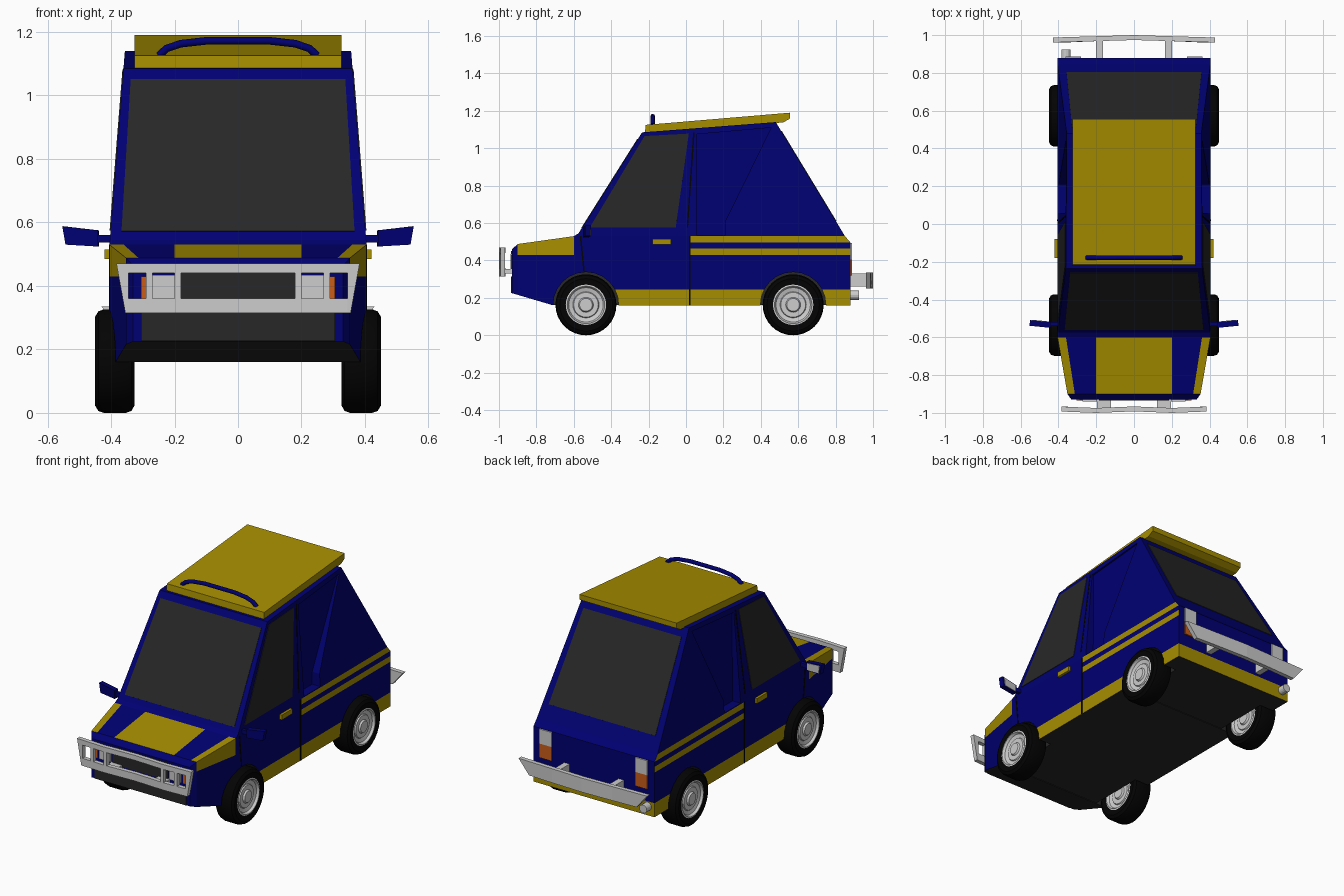
import bpy, bmesh, math
from mathutils import Vector, Matrix

if "Cube" in bpy.data.objects:
    bpy.data.objects.remove(bpy.data.objects["Cube"], do_unlink=True)


def material(name, r, g, b):
    m = bpy.data.materials.new(name)
    m.use_nodes = True
    m.diffuse_color = (r, g, b, 1)
    m.node_tree.nodes["Principled BSDF"].inputs["Base Color"].default_value = (r, g, b, 1)
    return m


BLUE = material("navy paint", 0, 0, 0.17)
YELLOW = material("mustard paint", 0.38, 0.27, 0)
DARK = material("dark glass", 0.02, 0.02, 0.02)
BLACK = material("tyre black", 0.001, 0.001, 0.001)
GREY = material("light metal", 0.61, 0.61, 0.61)
ORANGE = material("orange lens", 0.6, 0.11, 0.01)


def finish(name, bm, *mats):
    bmesh.ops.recalc_face_normals(bm, faces=bm.faces)
    me = bpy.data.meshes.new(name)
    bm.to_mesh(me)
    bm.free()
    for m in mats:
        me.materials.append(m)
    ob = bpy.data.objects.new(name, me)
    bpy.context.collection.objects.link(ob)
    return ob


def select(ob):
    bpy.ops.object.select_all(action='DESELECT')
    ob.select_set(True)
    bpy.context.view_layer.objects.active = ob


def bridge(bm, a, b):
    """Closed solid between two matching loops of points."""
    va, vb = [[bm.verts.new(p) for p in loop] for loop in (a, b)]
    bm.faces.new(va)
    bm.faces.new(vb[::-1])
    for i in range(len(va)):
        j = (i + 1) % len(va)
        bm.faces.new((va[i], vb[i], vb[j], va[j]))


def prism(profile, x0, x1):
    bm = bmesh.new()
    bridge(bm, [(x0, y, z) for y, z in profile], [(x1, y, z) for y, z in profile])
    return bm


def plate(name, corners, out, mat, lo=-0.004, hi=0.005):
    """Thin slab lying on a plane; lo and hi are offsets along its outward normal."""
    c = [Vector(p) for p in corners]
    n = (c[1] - c[0]).cross(c[2] - c[0]).normalized()
    if n.dot(Vector(out)) < 0:
        n = -n
    bm = bmesh.new()
    bridge(bm, [p + n * lo for p in c], [p + n * hi for p in c])
    return finish(name, bm, mat)


def box(name, lo, hi, mat):
    rect = [(lo[1], lo[2]), (hi[1], lo[2]), (hi[1], hi[2]), (lo[1], hi[2])]
    return finish(name, prism(rect, lo[0], hi[0]), mat)


def cut(bm, axis, *places):
    for p in places:
        bmesh.ops.bisect_plane(bm, geom=bm.verts[:] + bm.edges[:] + bm.faces[:], dist=1e-5,
                               plane_co=Vector(axis) * p, plane_no=axis)


HALF = 0.405
FRONT_AXLE, REAR_AXLE, HUB = -0.535, 0.573, 0.163
SIDES = (("left", 1), ("right", -1))
X, Y, Z = (1, 0, 0), (0, 1, 0), (0, 0, 1)


def taper(z):
    return 1 - 0.12 * max(0, z - 0.53) / 0.61


def on_side(points, s):
    return [(s * HALF * taper(z), y, z) for y, z in points]


def arch(cy, r=0.175, n=12):
    a0 = math.asin((0.16 - HUB) / r)
    return [(cy + r * math.cos(a0 + (math.pi - 2 * a0) * i / n),
             HUB + r * math.sin(a0 + (math.pi - 2 * a0) * i / n)) for i in range(n + 1)]


# Body shell: side profile, cut along colour lines and tapered
profile = [(-0.93, 0.225), (-0.93, 0.46), (-0.9, 0.488), (-0.6, 0.53), (-0.575, 0.545),
           (-0.235, 1.085), (0.48, 1.14), (0.85, 0.53), (0.88, 0.495), (0.88, 0.16)]
bm = prism(profile + arch(REAR_AXLE) + arch(FRONT_AXLE), -HALF, HALF)
cut(bm, Y, -0.9, -0.6, FRONT_AXLE, 0.02, REAR_AXLE)
cut(bm, Z, 0.245, 0.43, 0.465, 0.495, 0.53)
cut(bm, X, -0.36, 0.36)
for v in bm.verts:
    v.co.x *= taper(v.co.z)
    if v.co.y < -0.6:
        v.co.x *= 1 - 0.13 * min(1, (-0.6 - v.co.y) / 0.3)
    if v.co.y < -0.91:
        v.co.x *= 0.94
cut(bm, X, -0.2, 0.2)
bmesh.ops.recalc_face_normals(bm, faces=bm.faces)
for f in bm.faces:
    c, n = f.calc_center_median(), f.normal
    side, back = abs(n.x) > 0.9, n.y > 0.9 and c.y > 0.87
    nose = -0.9 < c.y < -0.6
    sill = c.z < 0.245 and c.y > -0.6 and (side or back)
    stripe = side and c.y > 0.02 and (0.43 < c.z < 0.465 or 0.495 < c.z < 0.53)
    fender = nose and side and c.z > 0.43
    hood = nose and n.z > 0.9 and (abs(c.x) < 0.2 or abs(c.x) > 0.31)
    if sill or stripe or fender or hood:
        f.material_index = 1
    elif c.z < 0.36 and not side and not back and n.z < -0.02:
        f.material_index = 2
body = finish("body_shell", bm, BLUE, YELLOW, DARK)

# Rear quarter recesses with an upright inner wall, deeper toward the bottom
quarter = [(0.055, 0.535), (0.06, 1.075), (0.455, 1.11), (0.21, 0.61), (0.21, 0.535)]
for label, s in SIDES:
    cutter = finish("quarter_cutter", prism(quarter, s * 0.35, s * 0.5), BLUE)
    cutter.hide_render = True
    mod = body.modifiers.new("recess", 'BOOLEAN')
    mod.operation, mod.solver, mod.object = 'DIFFERENCE', 'EXACT', cutter
    select(body)
    bpy.ops.object.modifier_apply(modifier=mod.name)
    bpy.data.objects.remove(cutter, do_unlink=True)

# Windscreen and rear window
for name, bottom, top, foot, head, z0, z1, out in (
        ("windscreen", (-0.575, 0.545), (-0.235, 1.085), 0.367, 0.338, 0.572, 1.05, -1),
        ("rear_window", (0.85, 0.53), (0.48, 1.14), 0.357, 0.328, 0.61, 1.09, 1)):
    def slope(z):
        return bottom[0] + (top[0] - bottom[0]) * (z - bottom[1]) / (top[1] - bottom[1])
    plate(name, [(-foot, slope(z0), z0), (foot, slope(z0), z0),
                 (head, slope(z1), z1), (-head, slope(z1), z1)], (0, out, 0.3), DARK, hi=0.003)

# Side windows, panel gaps, handles, mirrors
window = [(-0.515, 0.575), (-0.222, 1.065), (0.015, 1.078), (-0.055, 0.575)]
gaps = {"door_gap_low": [(0.016, 0.16), (0.024, 0.16), (0.024, 0.53), (0.016, 0.53)],
        "door_gap_high": [(0.004, 0.575), (0.011, 0.575), (0.046, 1.085), (0.038, 1.085)],
        "fender_gap": [(-0.568, 0.53), (-0.56, 0.53), (-0.541, 0.34), (-0.549, 0.34)]}
for label, s in SIDES:
    out = (s, 0, 0)
    plate(label + "_door_window", on_side(window, s), out, DARK, hi=0.003)
    for name, pts in gaps.items():
        plate(label + "_" + name, on_side(pts, s), out, BLACK, hi=0.002)
    box(label + "_door_handle", (s * 0.41 - 0.01, -0.18, 0.485),
        (s * 0.41 + 0.01, -0.08, 0.515), YELLOW)
    box(label + "_mirror_arm", (s * 0.42 - 0.03, -0.54, 0.537),
        (s * 0.42 + 0.03, -0.52, 0.56), BLUE)
    head = [(s * x, -0.535 + (x - 0.44) * 0.1, z) for x, z in
            ((0.44, 0.575), (0.552, 0.588), (0.542, 0.53), (0.44, 0.524))]
    plate(label + "_mirror", head, (0, -1, 0), BLUE, -0.015, 0.015)
    mid = sum((Vector(p) for p in head), Vector()) / 4
    glass = [mid + (Vector(p) - mid) * 0.8 for p in head]
    plate(label + "_mirror_glass", glass, (0, 1, 0), GREY, 0.012, 0.018)


# Nose and tail fittings
def upright(name, x0, x1, z0, z1, y, mat, out, hi=0.005):
    plate(name, [(x0, y, z0), (x1, y, z0), (x1, y, z1), (x0, y, z1)], (0, out, 0), mat, hi=hi)


upright("grille", -0.185, 0.185, 0.345, 0.45, -0.93, DARK, -1)
upright("lower_intake", -0.305, 0.305, 0.226, 0.315, -0.93, DARK, -1)
for label, s in SIDES:
    upright(label + "_headlight", s * 0.195, s * 0.272, 0.355, 0.435, -0.93, GREY, -1, 0.009)
    upright(label + "_indicator", s * 0.285, s * 0.305, 0.355, 0.43, -0.93, ORANGE, -1)
    upright(label + "_reverse_lens", s * 0.28, s * 0.362, 0.405, 0.493, 0.88, GREY, 1, 0.008)
    upright(label + "_tail_lens", s * 0.28, s * 0.362, 0.32, 0.405, 0.88, ORANGE, 1, 0.008)
    box(label + "_front_bracket", (s * 0.16 - 0.037, -0.98, 0.33), (s * 0.16 + 0.037, -0.92, 0.355), GREY)
    box(label + "_rear_bracket", (s * 0.182 - 0.018, 0.87, 0.26), (s * 0.182 + 0.018, 0.98, 0.33), GREY)


# Bumpers: plates on a grid, with open cells, bent in plan
def bumper(name, xs, zs, foot, holes, y_at, depth):
    xs = [-x for x in xs[:0:-1]] + xs
    bm = bmesh.new()
    grid = []
    for z in zs:
        t = (z - zs[0]) / (zs[-1] - zs[0])
        edge = foot + (xs[-1] - foot) * t
        grid.append([bm.verts.new((max(-edge, min(edge, x)), y_at(abs(x)), z)) for x in xs])
    for r in range(len(zs) - 1):
        for c in range(len(xs) - 1):
            mid = abs(xs[c] + xs[c + 1]) / 2
            if r == 1 and any(a < mid < b for a, b in holes):
                continue
            bm.faces.new((grid[r][c], grid[r][c + 1], grid[r + 1][c + 1], grid[r + 1][c]))
    ext = bmesh.ops.extrude_face_region(bm, geom=bm.faces[:], use_keep_orig=True)
    bmesh.ops.translate(bm, vec=(0, depth, 0),
                        verts=[g for g in ext["geom"] if isinstance(g, bmesh.types.BMVert)])
    finish(name, bm, GREY)


bumper("front_bumper", [0, 0.18, 0.2, 0.27, 0.29, 0.345, 0.383], [0.315, 0.36, 0.44, 0.47], 0.355,
       [(-1, 0.18), (0.2, 0.27), (0.29, 0.345)],
       lambda x: -0.992 - 0.008 * max(0, 1 - abs(x - 0.2) / 0.2), 0.026)
bumper("rear_bumper", [0, 0.2, 0.43], [0.25, 0.335], 0.36, [],
       lambda x: 1 - 0.03 * x, -0.026)

# Exhaust tip
bm = bmesh.new()
bmesh.ops.create_cone(bm, cap_ends=True, segments=16, radius1=0.025, radius2=0.025, depth=0.08,
                      matrix=Matrix.Translation((-0.36, 0.885, 0.215)) @ Matrix.Rotation(math.pi / 2, 4, 'X'))
finish("exhaust_tip", bm, GREY)

# Roof panel and its bar
finish("roof_panel", prism([(-0.22, 1.083), (-0.215, 1.125), (0.555, 1.19), (0.555, 1.158),
                            (0.52, 1.138)], -0.326, 0.326), YELLOW)
cu = bpy.data.curves.new("roof_bar", 'CURVE')
cu.dimensions, cu.bevel_depth, cu.bevel_resolution, cu.use_fill_caps = '3D', 0.012, 2, True
path = [(0.25, 1.125), (0.225, 1.148), (0.18, 1.163), (0.1, 1.172)]
path = [(-x, z) for x, z in path] + path[::-1]
sp = cu.splines.new('POLY')
sp.points.add(len(path) - 1)
for p, (x, z) in zip(sp.points, path):
    p.co = (x, -0.178, z, 1)
cu.materials.append(BLUE)
bar = bpy.data.objects.new("roof_bar", cu)
bpy.context.collection.objects.link(bar)
select(bar)
bpy.ops.object.convert(target='MESH')

# Wheels: half profile (radius, offset from the wheel's middle), mirrored and turned
half_wheel = [(0, 0.056), (0.034, 0.056), (0.04, 0.046), (0.066, 0.046), (0.07, 0.04),
              (0.092, 0.046), (0.1, 0.06), (0.108, 0.057), (0.14, 0.062), (0.157, 0.052),
              (0.163, 0.035)]
wheel = half_wheel + [(r, -d) for r, d in half_wheel[::-1]]
for end, cy in (("front", FRONT_AXLE), ("rear", REAR_AXLE)):
    box(end + "_wheel_well", (-0.315, cy - 0.18, 0.163), (0.315, cy + 0.18, 0.35), DARK)
    for label, s in SIDES:
        bm = bmesh.new()
        vs = [bm.verts.new((s * 0.388 + d, cy, HUB + r)) for r, d in wheel]
        es = [bm.edges.new(pair) for pair in zip(vs, vs[1:])]
        bmesh.ops.spin(bm, geom=vs + es, cent=(0, cy, HUB), axis=X, angle=2 * math.pi, steps=32)
        bmesh.ops.remove_doubles(bm, verts=bm.verts, dist=1e-4)
        for f in bm.faces:
            c = f.calc_center_median()
            f.material_index = int(math.hypot(c.y - cy, c.z - HUB) < 0.108)
        select(finish(f"{end}_{label}_wheel", bm, BLACK, GREY))
        bpy.ops.object.shade_smooth_by_angle(angle=math.radians(35))
